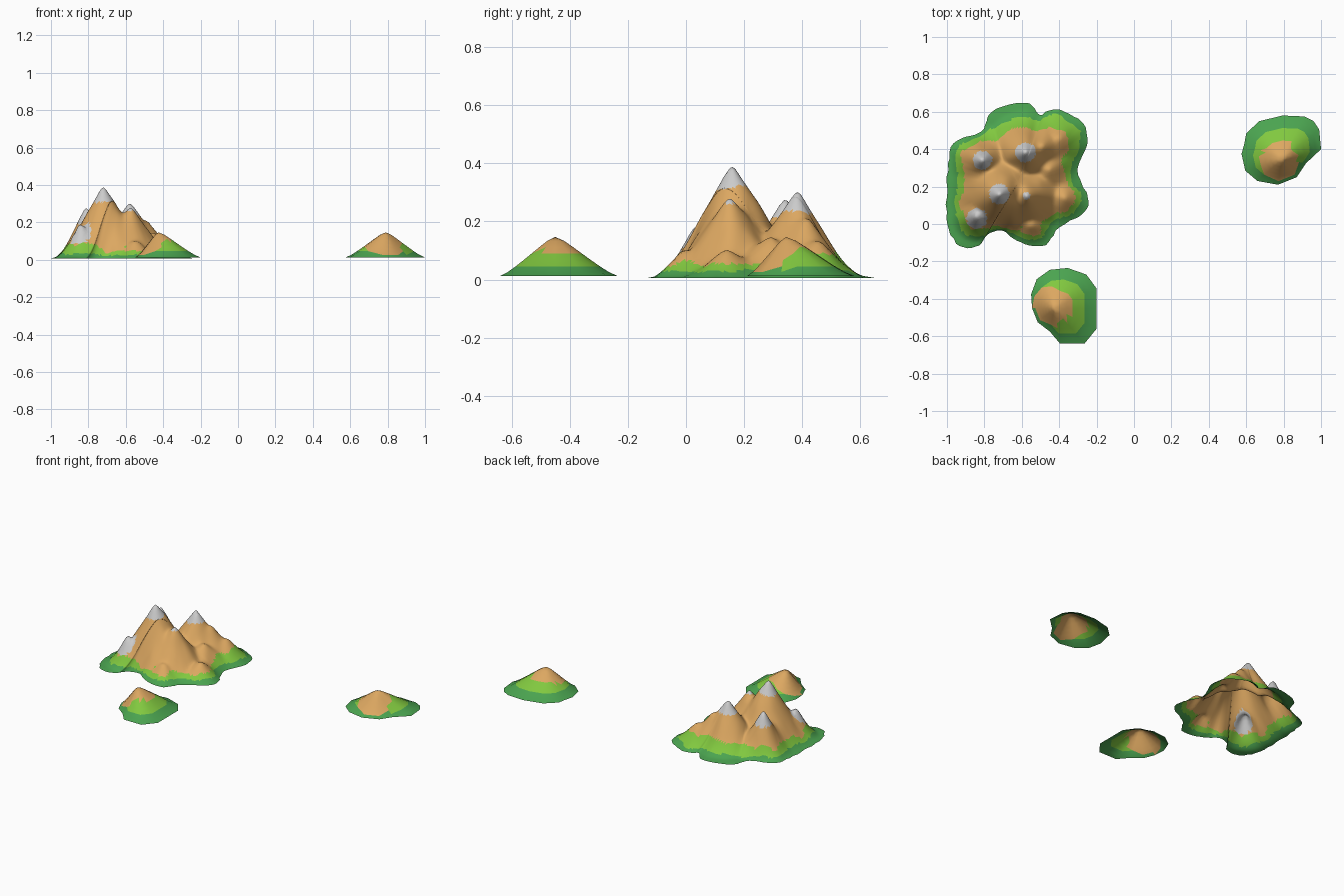
import bpy, bmesh
from math import hypot
from mathutils import Vector, noise

if "Cube" in bpy.data.objects:
    bpy.data.objects.remove(bpy.data.objects["Cube"])


def paint(name, r, g, b):
    m = bpy.data.materials.new(name)
    m.diffuse_color = (r, g, b, 1)
    m.use_nodes = True
    m.node_tree.nodes["Principled BSDF"].inputs["Base Color"].default_value = m.diffuse_color
    return m


MATS = [paint("shore_green", .07, .37, .08), paint("grass_green", .22, .58, .05),
        paint("rock_tan", .72, .39, .12), paint("snow_grey", .53, .53, .53)]
SHORE, GRASS, ROCK, SNOW = range(4)


def smooth_loop(points, steps, jag):
    """Closed Catmull-Rom curve through the shoreline points, slightly ragged."""
    pts = [Vector(p) for p in points]
    n, out = len(pts), []
    for i in range(n):
        a, b, c, d = (pts[(i + k) % n] for k in (-1, 0, 1, 2))
        for s in range(steps):
            t = s / steps
            p = .5 * (2 * b + (c - a) * t + (2 * a - 5 * b + 4 * c - d) * t * t
                      + (3 * b - a - 3 * c + d) * t ** 3)
            out.append(p + noise.noise_vector(p.to_3d() * 22).xy * jag)
    return out


def island(name, shore, centre, steps, jag, rings, height, colour):
    """Open sheet of rings running from the shoreline in to the centre."""
    bm = bmesh.new()
    loop, c = smooth_loop(shore, steps, jag), Vector(centre)
    n = len(loop)
    grid = []
    for k in range(1, rings + 1):
        t = k / rings
        row = []
        for p in loop:
            q = c.lerp(p, t)
            row.append(bm.verts.new((q.x, q.y, height(q, t))))
        grid.append(row)
    top = bm.verts.new((c.x, c.y, height(c, 0)))
    for i in range(n):
        j = (i + 1) % n
        bm.faces.new((top, grid[0][i], grid[0][j]))
        for a, b in zip(grid, grid[1:]):
            bm.faces.new((a[i], b[i], b[j], a[j]))
    bmesh.ops.triangulate(bm, faces=[f for f in bm.faces if len(f.verts) > 3])
    for f in bm.faces:
        f.smooth = True
        f.material_index = colour(f.calc_center_median())
    me = bpy.data.meshes.new(name)
    bm.to_mesh(me)
    bm.free()
    for m in MATS:
        me.materials.append(m)
    ob = bpy.data.objects.new(name, me)
    bpy.context.collection.objects.link(ob)


# Mountain island: peaks as x, y, height, spread
PEAKS = [(-.72, .16, .375, .28), (-.575, .15, .26, .23), (-.815, .345, .29, .19),
         (-.58, .385, .295, .225), (-.845, .04, .205, .14), (-.49, .42, .20, .2),
         (-.40, .46, .14, .2), (-.37, .14, .10, .17), (-.55, -.01, .105, .14),
         (-.45, .29, .13, .2)]
# Snow patches as x, y, radius, lowest z
SNOWCAPS = [(-.72, .16, .055, .305), (-.815, .345, .055, .19),
            (-.58, .385, .055, .225), (-.84, .03, .055, .07), (-.575, .15, .02, .23)]


def mountain_height(q, t):
    total = sum((h * max(0, 1 - hypot(q.x - x, q.y - y, .012) / r) ** 1.35) ** 7
                for x, y, h, r in PEAKS)
    rough = noise.noise(Vector((q.x * 14, q.y * 14, 0))) * .016 * (1 - t)
    return .006 + (total ** (1 / 7) + .008) * (1 - t ** 5) + .03 * (1 - t) + rough


def mountain_colour(p):
    for x, y, r, z in SNOWCAPS:
        if hypot(p.x - x, p.y - y) < r and p.z > z:
            return SNOW
    wobble = noise.noise(p * 11) * .05
    north = max(0, p.y - .35) * .15          # grass climbs higher on the north side
    if p.z > .066 + wobble + north:
        return ROCK
    return GRASS if p.z > .029 + wobble * .3 else SHORE


island("mountain_island",
       [(-.245, .14), (-.305, .295), (-.25, .43), (-.27, .53), (-.37, .6), (-.46, .61),
        (-.5, .58), (-.555, .64), (-.66, .64), (-.77, .585), (-.82, .49), (-.955, .44),
        (-.99, .345), (-1, .18), (-1, 0), (-.93, -.115), (-.83, -.115),
        (-.77, -.05), (-.7, -.04), (-.61, -.1), (-.475, -.11), (-.395, -.015),
        (-.27, .055)],
       (-.62, .22), 5, .01, 34, mountain_height, mountain_colour)


# Two small hill islands
def hill(name, shore, peak, rock_centre, rock_radius):
    def height(q, t):
        s = hypot(t, .07 * (1 - t))      # rounds off the summit
        return .012 + .145 * (1 - s) ** 1.3 * (1 + .25 * s) if t < 1 else .012

    def colour(p):
        d = hypot(p.x - rock_centre[0], p.y - rock_centre[1])
        wobble = noise.noise(p * 13)
        if d < rock_radius + wobble * .02:
            return ROCK
        return GRASS if p.z > .042 + wobble * .012 else SHORE
    island(name, shore, peak, 1, 0, 7, height, colour)


hill("east_hill_island",
     [(.575, .375), (.59, .43), (.6, .485), (.67, .55), (.795, .58), (.91, .575),
      (.96, .55), (.99, .505), (1, .4), (.92, .325), (.87, .25), (.77, .21),
      (.66, .23), (.595, .285)],
     (.79, .345), (.78, .335), .105)
hill("south_hill_island",
     [(-.55, -.375), (-.52, -.295), (-.45, -.245), (-.355, -.235), (-.255, -.27),
      (-.2, -.345), (-.2, -.45), (-.2, -.56), (-.265, -.64), (-.395, -.64),
      (-.45, -.575), (-.515, -.525), (-.545, -.45)],
     (-.425, -.45), (-.43, -.44), .1)
